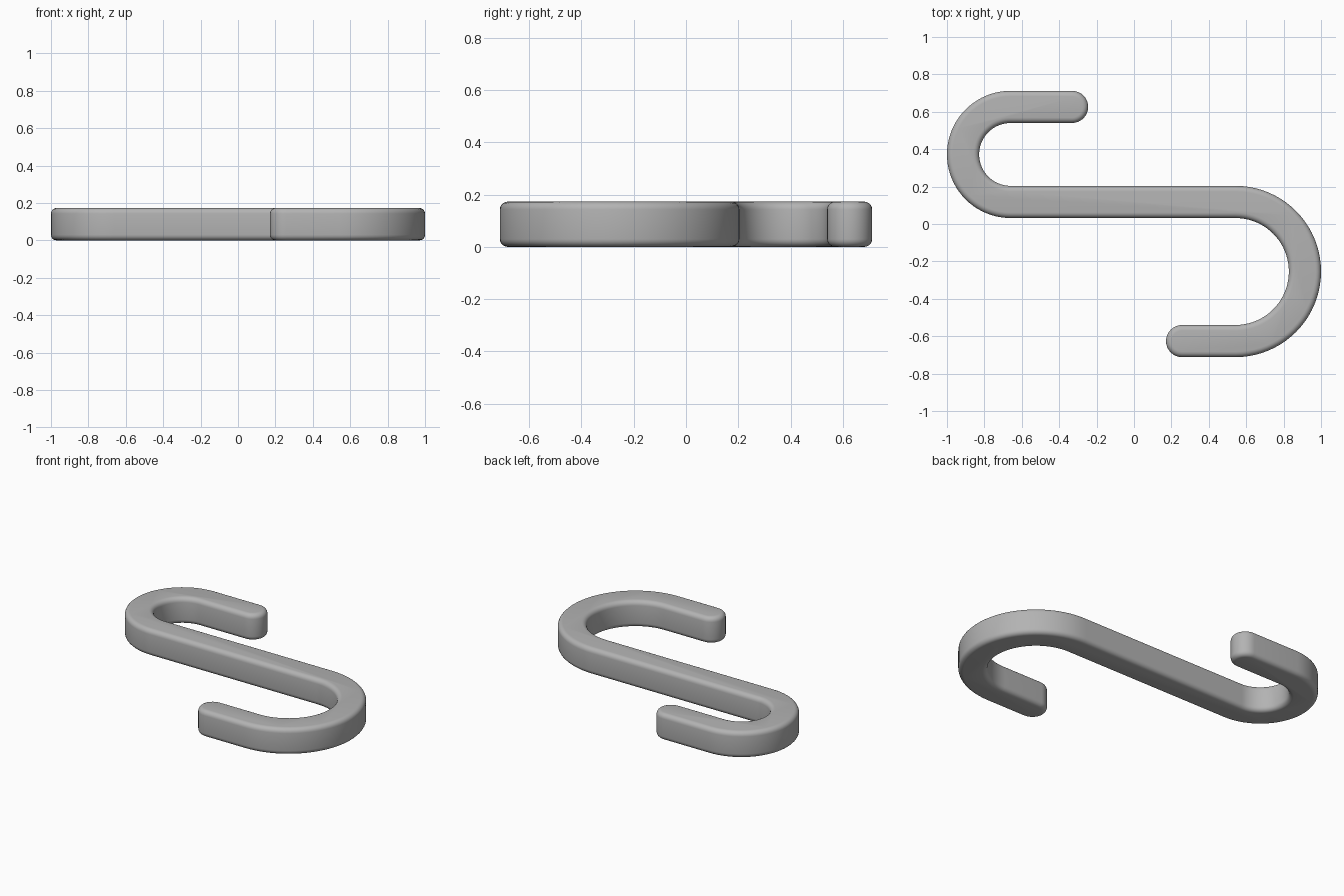
import bpy, bmesh
from math import sin, cos, pi, radians
from mathutils import Vector

if "Cube" in bpy.data.objects:
    bpy.data.objects.remove(bpy.data.objects["Cube"], do_unlink=True)

HALF, HEIGHT, ROUND = 0.086, 0.173, 0.03


def arc(cx, cy, r, start, end, steps):
    """Points along a circular arc, angles in degrees."""
    angles = [radians(start + (end - start) * i / steps) for i in range(steps + 1)]
    return [Vector((cx + r * cos(a), cy + r * sin(a))) for a in angles]


def outline(w):
    """Closed S outline lying w away from the centre line."""
    upper, lower = (-0.66, 0.372, 0.254), (0.542, -0.254, 0.372)
    ux, uy, ur = upper
    lx, ly, lr = lower
    pts = arc(-0.331, uy + ur, w, -90, 90, 16)          # upper tip
    pts += arc(ux, uy, ur + w, 90, 270, 40)             # outside of upper bend
    pts += arc(lx, ly, lr - w, 90, -90, 40)             # inside of lower bend
    pts += arc(0.257, ly - lr, w, 90, 270, 16)[0:]      # lower tip
    pts += arc(lx, ly, lr + w, -90, 90, 40)             # outside of lower bend
    pts += arc(ux, uy, ur - w, 270, 90, 40)             # inside of upper bend
    return pts


# Steel material
steel = bpy.data.materials.new("grey_metal")
steel.use_nodes = True
colour = (0.45, 0.45, 0.45, 1)
steel.diffuse_color = colour
steel.node_tree.nodes["Principled BSDF"].inputs["Base Color"].default_value = colour

# Hook body: stacked outlines with rounded top and bottom rims
STEPS = 5
lower_rim = [(HALF - ROUND * (1 - sin(t)), ROUND * (1 - cos(t)))
             for t in (pi / 2 * i / STEPS for i in range(STEPS + 1))]
levels = lower_rim + [(w, HEIGHT - z) for w, z in reversed(lower_rim)]

bm = bmesh.new()
rings = [[bm.verts.new((p.x, p.y, z)) for p in outline(w)] for w, z in levels]
for a, b in zip(rings, rings[1:]):
    for i in range(len(a)):
        j = (i + 1) % len(a)
        bm.faces.new((a[i], a[j], b[j], b[i]))
bm.faces.new(rings[0][::-1])
bm.faces.new(rings[-1])
bmesh.ops.recalc_face_normals(bm, faces=bm.faces)

mesh = bpy.data.meshes.new("s_hook")
bm.to_mesh(mesh)
bm.free()
mesh.materials.append(steel)
hook = bpy.data.objects.new("s_hook", mesh)
bpy.context.collection.objects.link(hook)

# Smooth rims and bends
bpy.ops.object.select_all(action="DESELECT")
hook.select_set(True)
bpy.context.view_layer.objects.active = hook
bpy.ops.object.shade_smooth_by_angle(angle=radians(35))
